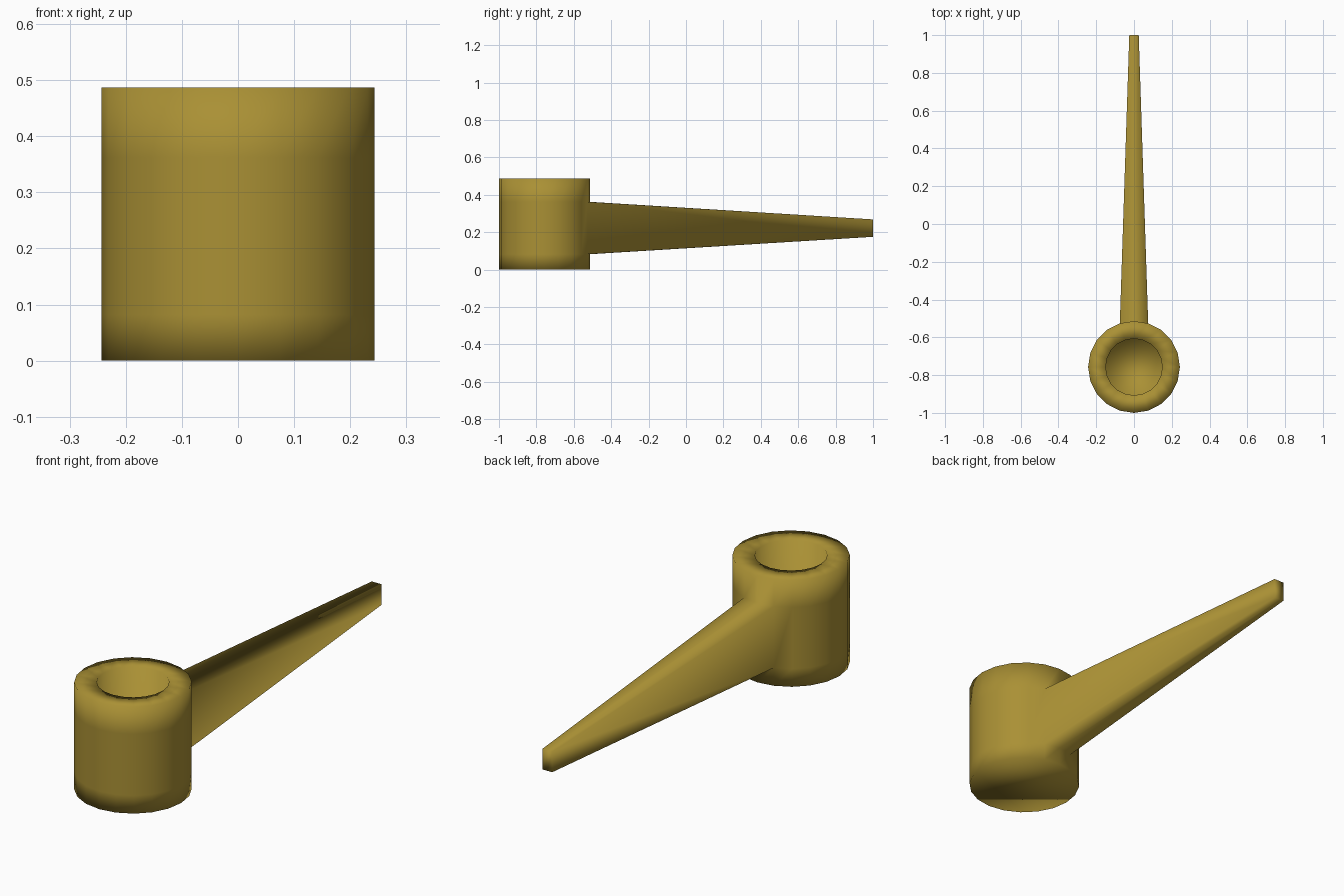
import bpy, bmesh, math

if "Cube" in bpy.data.objects:
    bpy.data.objects.remove(bpy.data.objects["Cube"])

N = 20               # sides of the cup
R, R_IN = 0.243, 0.15
CY = -0.757          # cup centre on y

mat = bpy.data.materials.new("brass")
mat.diffuse_color = (0.40, 0.28, 0.035, 1)
mat.use_nodes = True
mat.node_tree.nodes["Principled BSDF"].inputs["Base Color"].default_value = mat.diffuse_color

bm = bmesh.new()


def ring(r, z):
    return [bm.verts.new((r * math.cos(2 * math.pi * i / N),
                          CY + r * math.sin(2 * math.pi * i / N), z)) for i in range(N)]


def bridge(a, b, skip=()):
    n = len(a)
    for i in range(n):
        if i not in skip:
            j = (i + 1) % n
            bm.faces.new((a[i], a[j], b[j], b[i]))


# Cup: outer wall with two loops, rim, bore wall, floor
profile = [(R, 0), (R, 0.082), (R, 0.362), (R, 0.487), (R_IN, 0.487), (R_IN, 0.10)]
rings = [ring(r, z) for r, z in profile]
back = N // 4        # vertex facing +y
for k in range(len(rings) - 1):
    # leave the two back faces open where the handle grows out
    bridge(rings[k], rings[k + 1], (back - 1, back) if k == 1 else ())
bm.faces.new(rings[0][::-1])
bm.faces.new(rings[-1])

# Handle: tapers from the opening to a small flat tip
low, high = rings[1], rings[2]
base = [low[back + d] for d in (-1, 0, 1)] + [high[back + d] for d in (1, 0, -1)]
tip = [bm.verts.new((x, 1.0, z)) for x, z in
       [(0.025, 0.175), (0, 0.175), (-0.025, 0.175),
        (-0.025, 0.268), (0, 0.268), (0.025, 0.268)]]
bridge(base, tip)
bm.faces.new((tip[0], tip[1], tip[4], tip[5]))
bm.faces.new((tip[1], tip[2], tip[3], tip[4]))

bmesh.ops.recalc_face_normals(bm, faces=bm.faces)
for f in bm.faces:
    f.smooth = True
mesh = bpy.data.meshes.new("cup_with_handle")
bm.to_mesh(mesh)
bm.free()
mesh.materials.append(mat)
obj = bpy.data.objects.new("cup_with_handle", mesh)
bpy.context.collection.objects.link(obj)
